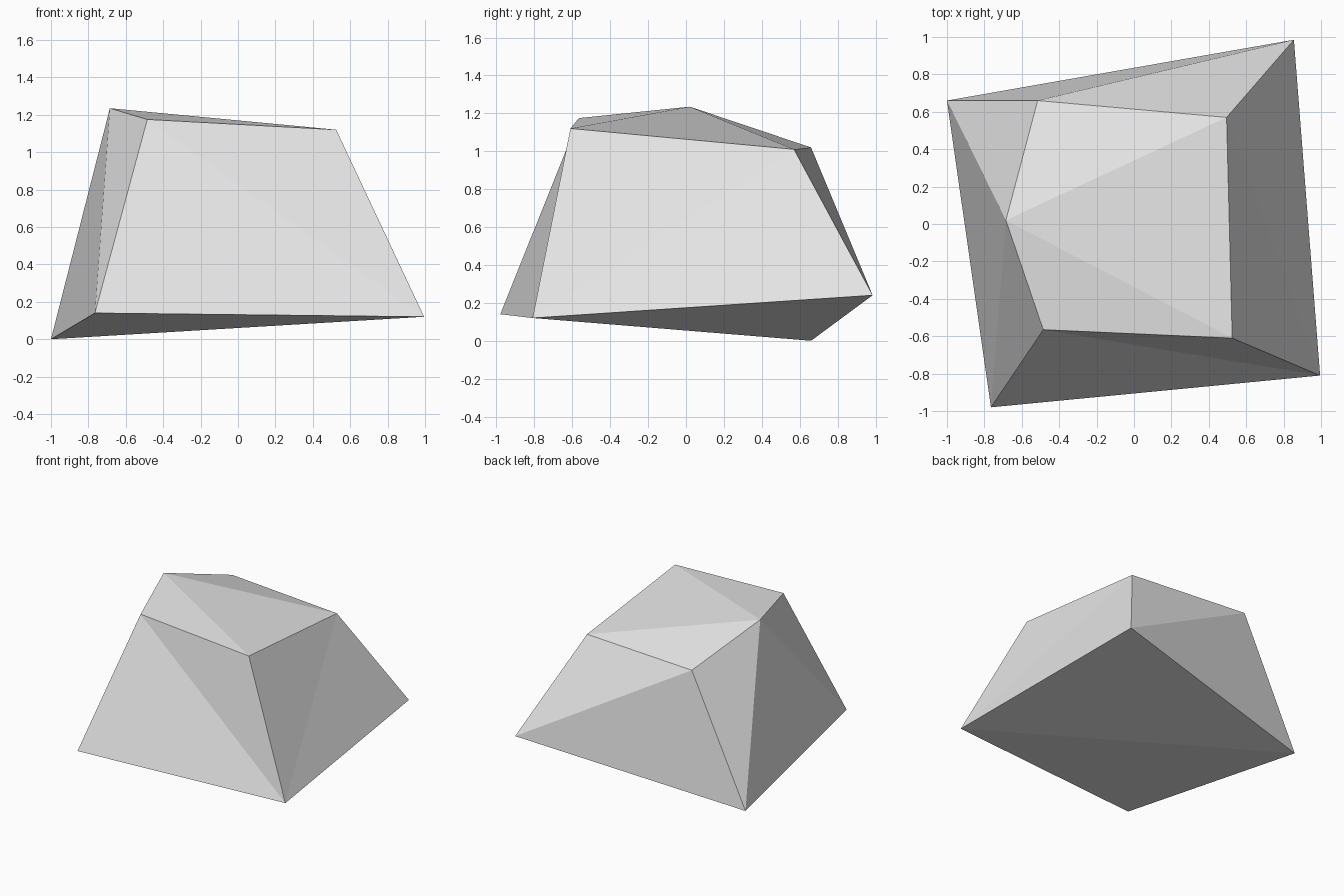
import bpy
import bmesh

cube = bpy.data.objects.get("Cube")
if cube:
    bpy.data.objects.remove(cube, do_unlink=True)

# Plain stone grey
grey = bpy.data.materials.new("stone_grey")
grey.use_nodes = True
colour = (0.8, 0.8, 0.8, 1.0)
grey.diffuse_color = colour
grey.node_tree.nodes["Principled BSDF"].inputs["Base Color"].default_value = colour

# Corners: a tilted base, a smaller crown and a raised peak on one side
corners = {
    "A": (-1.0, 0.66, 0.0),
    "B": (-0.765, -0.98, 0.14),
    "C": (0.995, -0.81, 0.12),
    "D": (0.855, 0.985, 0.24),
    "E": (-0.485, -0.565, 1.175),
    "F": (0.525, -0.61, 1.12),
    "G": (0.495, 0.57, 1.01),
    "H": (-0.515, 0.66, 1.02),
    "P": (-0.685, 0.02, 1.235),
}

# Facets: base, front, left flank, back, right flank, crown
facets = "ACB ADC BCE CFE CDG CGF DAH DHG ABP BEP AHP EFP FGP GHP"

bm = bmesh.new()
verts = {name: bm.verts.new(co) for name, co in corners.items()}
for facet in facets.split():
    bm.faces.new([verts[name] for name in facet])
bmesh.ops.recalc_face_normals(bm, faces=bm.faces[:])

mesh = bpy.data.meshes.new("rock")
bm.to_mesh(mesh)
bm.free()
mesh.materials.append(grey)
rock = bpy.data.objects.new("rock", mesh)
bpy.context.collection.objects.link(rock)
